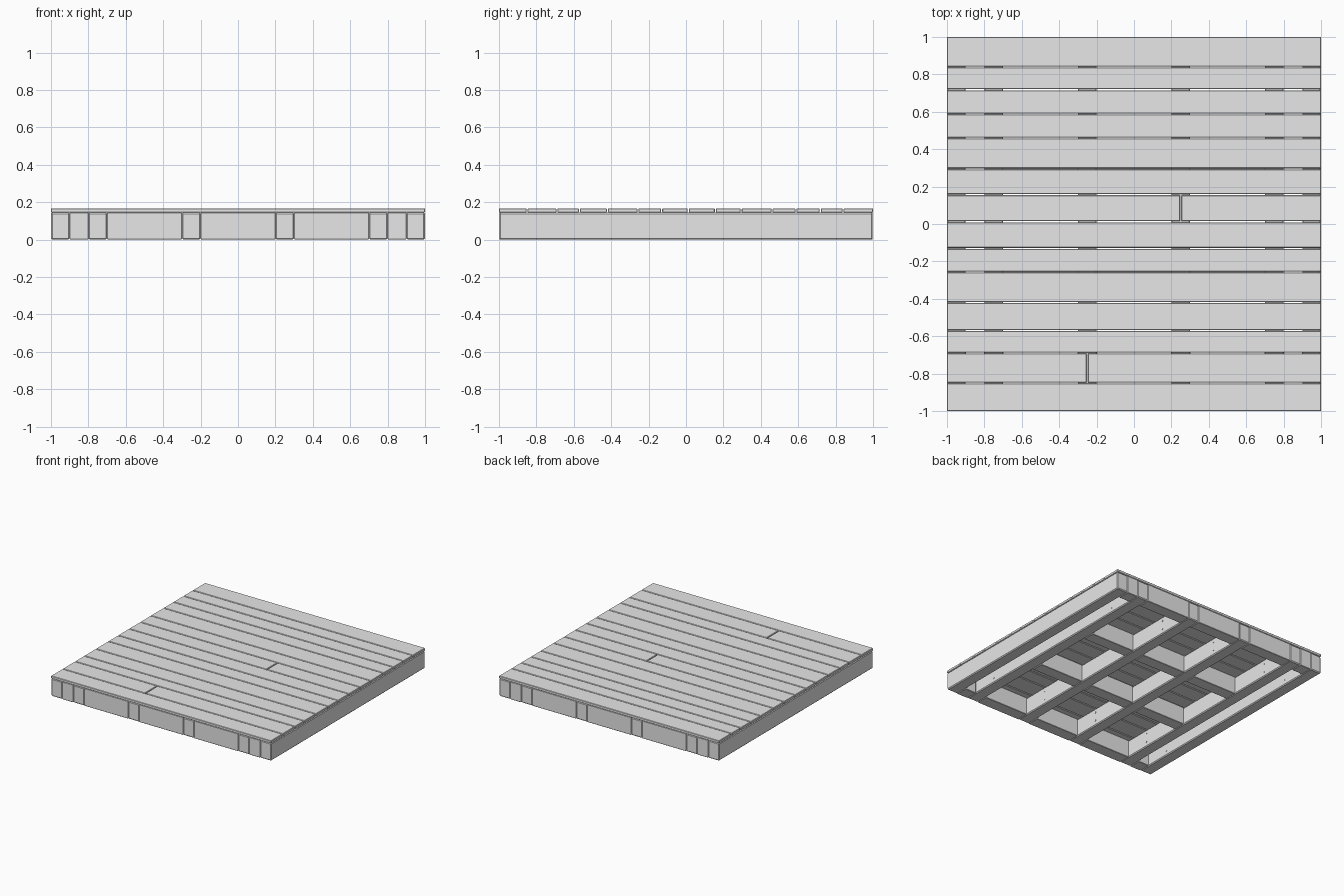
import bpy
import bmesh
from mathutils import Matrix, Vector

cube = bpy.data.objects.get("Cube")
if cube:
    bpy.data.objects.remove(cube, do_unlink=True)

grey = bpy.data.materials.new("plain_grey")
grey.use_nodes = True
grey.diffuse_color = (0.8, 0.8, 0.8, 1)
grey.node_tree.nodes["Principled BSDF"].inputs["Base Color"].default_value = (0.8, 0.8, 0.8, 1)


def finish(name, bm):
    mesh = bpy.data.meshes.new(name)
    bm.to_mesh(mesh)
    bm.free()
    mesh.materials.append(grey)
    obj = bpy.data.objects.new(name, mesh)
    bpy.context.collection.objects.link(obj)
    return obj


def timber(name, x, y, z, chamfer):
    """Chamfered box; x, y and z are (low, high) pairs."""
    low, high = (Vector(corner) for corner in zip(x, y, z))
    bm = bmesh.new()
    bmesh.ops.create_cube(bm, size=1)
    bmesh.ops.scale(bm, vec=high - low, verts=bm.verts)
    bmesh.ops.translate(bm, vec=(low + high) / 2, verts=bm.verts)
    bmesh.ops.bevel(bm, geom=bm.edges[:], offset=chamfer, segments=1, affect='EDGES')
    return finish(name, bm)


FRAME = (0, 0.145)
DECK = (0.145, 0.167)
HALF = 0.05

# Joists running front to back
joists = [-0.95, -0.75, -0.25, 0.25, 0.75, 0.95]
for x in joists:
    timber("joist", (x - HALF, x + HALF), (-0.998, 0.998), FRAME, 0.007)

# Rim blocks close every bay; wide bays also get two inner blocks
for a, b in zip(joists, joists[1:]):
    wide = b - a > 0.3
    rows = [-0.948, -0.3, 0.3, 0.948] if wide else [-0.948, 0.948]
    for y in rows:
        name = "rim_block" if abs(y) > 0.5 else "inner_block"
        timber(name, (a + HALF, b - HALF), (y - HALF, y + HALF), FRAME, 0.003)

# Deck boards of uneven width, two of them split by a butt joint
seams = [-1, -0.85, -0.69, -0.57, -0.42, -0.257, -0.13, 0.012,
         0.157, 0.295, 0.46, 0.588, 0.718, 0.84, 1]
joints = {1: -0.25, 7: 0.25}
GAP = 0.003
for i, (a, b) in enumerate(zip(seams, seams[1:])):
    front = a if i == 0 else a + GAP
    back = b if b == 1 else b - GAP
    if i in joints:
        j = joints[i]
        spans = [(-1, j - GAP), (j + GAP, 1)]
    else:
        spans = [(-1, 1)]
    for span in spans:
        timber("deck_board", span, (front, back), DECK, 0.003)

# Small bolt heads on the inner joist sides
bm = bmesh.new()
for x in joists:
    for side in (-1, 1):
        face = x + side * HALF
        if abs(face) > 0.99:
            continue
        for y in (-0.69, 0.69):
            for z in (0.04, 0.11):
                place = Matrix.Translation((face, y, z)) @ Matrix.Rotation(1.5708, 4, 'Y')
                bmesh.ops.create_cone(bm, cap_ends=True, segments=8, radius1=0.007,
                                      radius2=0.007, depth=0.006, matrix=place)
finish("bolt_heads", bm)
